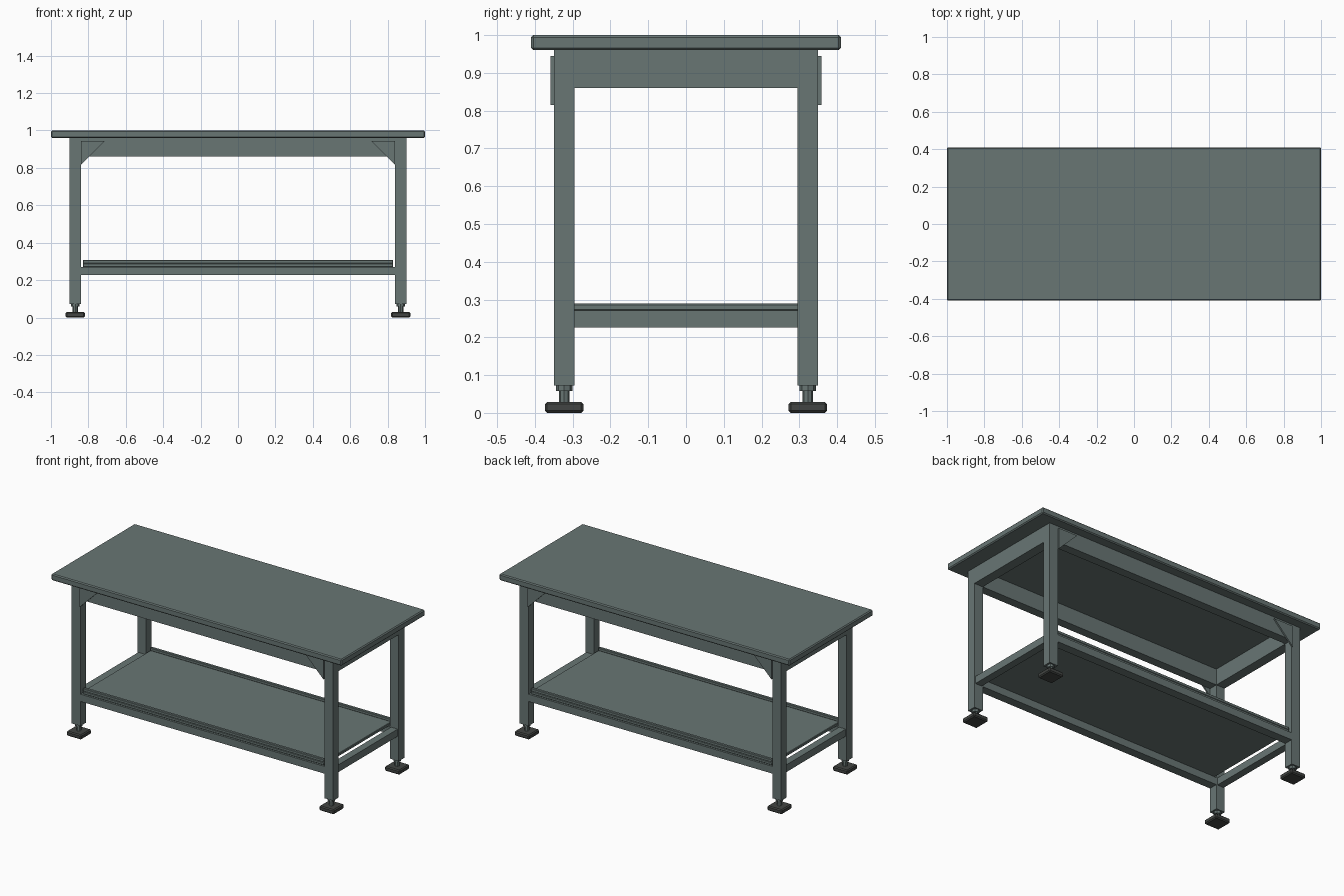
import bpy, bmesh, math

if "Cube" in bpy.data.objects:
    bpy.data.objects.remove(bpy.data.objects["Cube"])


def material(name, rgb):
    m = bpy.data.materials.new(name)
    m.diffuse_color = (*rgb, 1)
    m.use_nodes = True
    m.node_tree.nodes["Principled BSDF"].inputs["Base Color"].default_value = m.diffuse_color
    return m


STEEL = material("grey green paint", (0.14, 0.182, 0.175))
RUBBER = material("dark rubber", (0.055, 0.06, 0.056))


def finish(name, bm, mat):
    bmesh.ops.recalc_face_normals(bm, faces=bm.faces)
    me = bpy.data.meshes.new(name)
    bm.to_mesh(me)
    bm.free()
    me.materials.append(mat)
    ob = bpy.data.objects.new(name, me)
    bpy.context.collection.objects.link(ob)
    return ob


def box(name, x, y, z, mat=STEEL, bevel=0.0):
    """Box from (min, max) ranges, with optional chamfered edges."""
    bm = bmesh.new()
    bmesh.ops.create_cube(bm, size=1)
    for v in bm.verts:
        for i, r in enumerate((x, y, z)):
            v.co[i] = (r[0] + r[1]) / 2 + v.co[i] * abs(r[1] - r[0])
    if bevel:
        bmesh.ops.bevel(bm, geom=bm.edges[:], offset=bevel, segments=1,
                        profile=0.5, affect='EDGES')
    return finish(name, bm, mat)


def cylinder(name, x, y, z, radius, sides=8):
    bm = bmesh.new()
    bmesh.ops.create_cone(bm, cap_ends=True, segments=sides, radius1=radius,
                          radius2=radius, depth=z[1] - z[0])
    bmesh.ops.translate(bm, verts=bm.verts, vec=(x, y, (z[0] + z[1]) / 2))
    return finish(name, bm, STEEL)


def gusset(name, sx, sy):
    """Triangular corner plate on the outside of a long apron."""
    bm = bmesh.new()
    pts = [(0.84, 0.815), (0.84, 0.945), (0.71, 0.945)]
    f = bm.faces.new([bm.verts.new((sx * x, sy * 0.35, z)) for x, z in pts])
    ext = bmesh.ops.extrude_face_region(bm, geom=[f])
    new = [v for v in ext["geom"] if isinstance(v, bmesh.types.BMVert)]
    bmesh.ops.translate(bm, verts=new, vec=(0, sy * 0.009, 0))
    return finish(name, bm, STEEL)


# Table top
box("table_top", (-1, 1), (-0.41, 0.41), (0.96, 1.0), bevel=0.006)

# Legs, levelling feet and corner plates
for sx, side in ((-1, "left"), (1, "right")):
    for sy, end in ((-1, "front"), (1, "back")):
        tag = f"{end}_{side}"
        cx, cy = sx * 0.87, sy * 0.3225
        box(f"leg_{tag}", (cx - 0.03, cx + 0.03),
            (cy - 0.0275, cy + 0.0275), (0.073, 0.96))
        cylinder(f"foot_collar_{tag}", cx, cy, (0.058, 0.073), 0.022)
        cylinder(f"foot_stem_{tag}", cx, cy, (0.028, 0.06), 0.014)
        box(f"foot_pad_{tag}", (cx - 0.051, cx + 0.051),
            (cy - 0.051, cy + 0.051), (0.002 - 0.002, 0.029), RUBBER, 0.006)
        gusset(f"corner_plate_{tag}", sx, sy)

# Long aprons, long stretchers and shelf rims
for s, end in ((-1, "front"), (1, "back")):
    box(f"apron_{end}", (-0.84, 0.84), (s * 0.295, s * 0.35), (0.86, 0.96))
    box(f"stretcher_{end}", (-0.84, 0.84), (s * 0.295, s * 0.35), (0.226, 0.271))
    box(f"shelf_rim_{end}", (-0.83, 0.83), (s * 0.32, s * 0.34),
        (0.288, 0.307), bevel=0.003)

# Short aprons and short stretchers
for s, side in ((-1, "left"), (1, "right")):
    box(f"apron_{side}", (s * 0.84, s * 0.90), (-0.295, 0.295), (0.86, 0.96))
    box(f"stretcher_{side}", (s * 0.847, s * 0.893), (-0.295, 0.295), (0.226, 0.271))

# Lower shelf
box("shelf", (-0.83, 0.83), (-0.34, 0.34), (0.271, 0.289), bevel=0.003)
